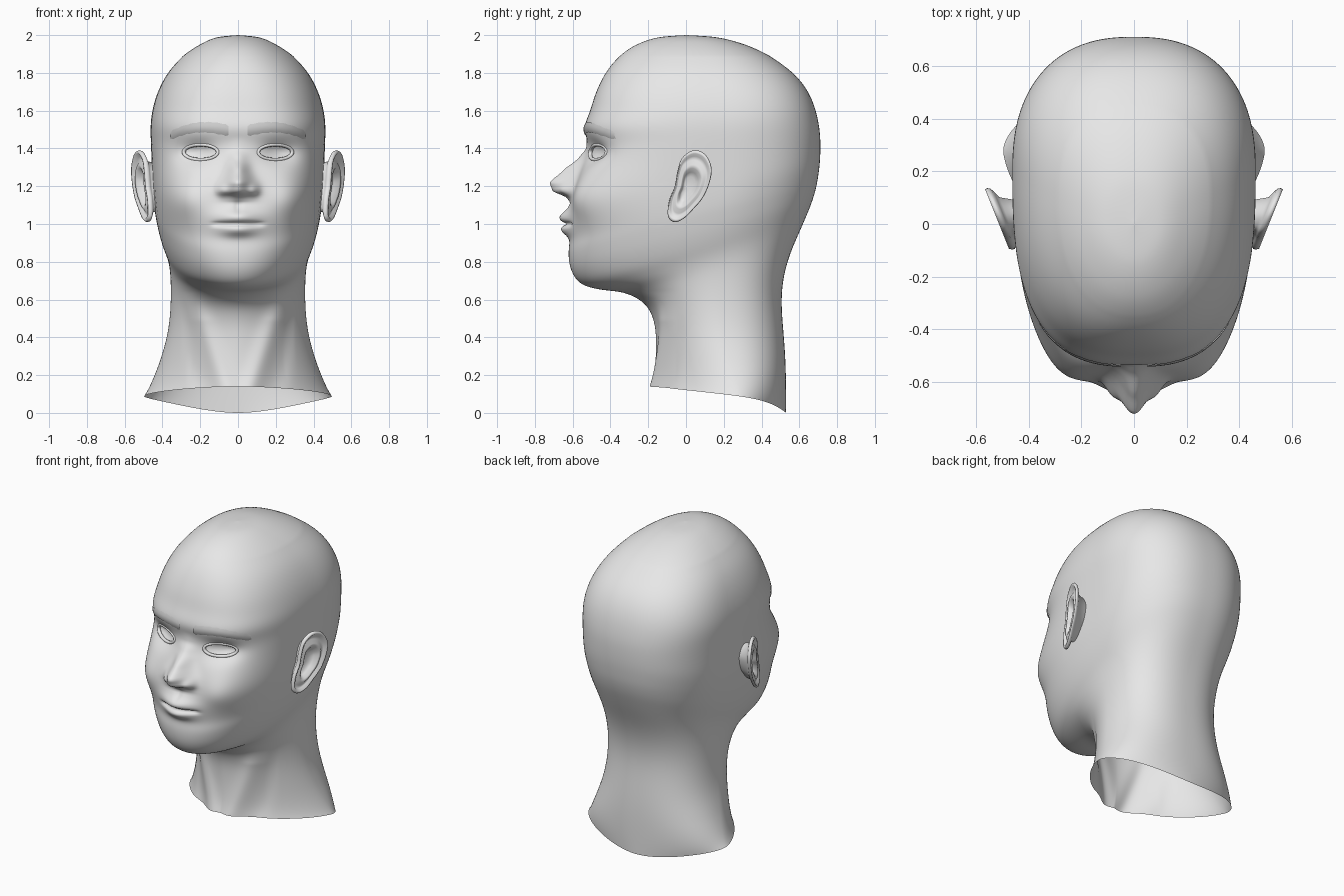
import bpy, bmesh, math
from mathutils import Vector
from mathutils.bvhtree import BVHTree

if "Cube" in bpy.data.objects:
    bpy.data.objects.remove(bpy.data.objects["Cube"])

def material(name, v):
    m = bpy.data.materials.new(name)
    m.diffuse_color = (v, v, v, 1)
    m.use_nodes = True
    m.node_tree.nodes["Principled BSDF"].inputs["Base Color"].default_value = m.diffuse_color
    return m

SKIN = material("pale_grey", 0.8)
BROW = material("brow_grey", 0.6)

def finish(bm, name, mat, mirror=False, recalc=True):
    if recalc:
        bmesh.ops.recalc_face_normals(bm, faces=bm.faces[:])
    for f in bm.faces:
        f.smooth = True
    me = bpy.data.meshes.new(name)
    bm.to_mesh(me)
    bm.free()
    me.materials.append(mat)
    ob = bpy.data.objects.new(name, me)
    bpy.context.collection.objects.link(ob)
    if mirror:
        ob.modifiers.new("mirror", 'MIRROR').use_mirror_merge = False
    return ob

def catmull(a, b, c, d, t):
    return [0.5 * (2*q + (r-p)*t + (2*p-5*q+4*r-s)*t*t + (3*q-p-3*r+s)*t**3)
            for p, q, r, s in zip(a, b, c, d)]

def lerp_table(tab, z):
    for (z0, v0), (z1, v1) in zip(tab, tab[1:]):
        if z0 <= z <= z1:
            t = (z - z0) / (z1 - z0)
            t = t*t*(3 - 2*t) * 0.4 + t * 0.6
            return v0 + (v1 - v0) * t
    return 0.0

def gauss(x, z, cx, cz, sx, sz):
    return math.exp(-((x-cx)/sx)**2 - ((z-cz)/sz)**2)

# Tilted head rings: front y, z, back y, z, half width, widest y
RINGS = [
    (-.18, .14, .53, .00, .497, .28), (-.165, .22, .53, .17, .445, .26),
    (-.158, .36, .525, .33, .385, .20), (-.168, .48, .51, .49, .36, .18),
    (-.215, .575, .50, .65, .354, .17), (-.32, .635, .537, .82, .357, .17),
    (-.45, .652, .603, .96, .37, .16), (-.555, .682, .64, 1.05, .397, .15),
    (-.608, .755, .665, 1.11, .418, .15), (-.622, .85, .682, 1.165, .434, .15),
    (-.605, .93, .693, 1.21, .443, .16), (-.60, 1.02, .70, 1.255, .449, .18),
    (-.60, 1.12, .707, 1.305, .453, .20), (-.58, 1.22, .711, 1.36, .456, .20),
    (-.545, 1.32, .712, 1.42, .459, .20), (-.52, 1.42, .71, 1.48, .462, .20),
    (-.538, 1.51, .70, 1.545, .464, .20), (-.507, 1.60, .683, 1.62, .453, .20),
    (-.475, 1.70, .645, 1.71, .425, .18), (-.425, 1.80, .575, 1.80, .375, .14),
    (-.36, 1.88, .46, 1.88, .302, .10), (-.27, 1.945, .325, 1.945, .21, .05),
    (-.15, 1.987, .17, 1.987, .115, .01), (0, 2.0, 0, 2.0, 0, 0)]
# Squareness of the front half of each ring
FRONT_N = [1.6, 1.65, 1.75, 1.85, 1.9, 1.95, 2, 2] + [2.1, 2.25, 2.4, 2.6] + [2.8]*5 + \
          [2.7, 2.6, 2.4, 2.2, 2.1, 2, 2]
NOSE_D = [(1.11, 0), (1.14, .03), (1.175, .115), (1.22, .142), (1.28, .095),
          (1.35, .032), (1.40, .006), (1.46, 0)]
NOSE_W = [(1.1, .085), (1.2, .075), (1.3, .052), (1.46, .045)]

def features(x, y, z):
    """Forward push of the face surface at a point."""
    a = abs(x)
    if y > 0:
        return 0
    if z < .64:  # neck tendons
        fade = min(1, -y/.06) * min(1, (.64-z)/.15)
        return fade * (.022 * math.exp(-((a - .07 - .36*(z-.14))/.06)**2)
                       - .008 * math.exp(-((a - .20 - .36*(z-.14))/.06)**2))
    if y > -.12:
        return 0
    d = 0
    w = lerp_table(NOSE_W, z)
    if w:
        d += lerp_table(NOSE_D, z) * math.exp(-abs(a/w)**2)         # nose
    d += .028 * gauss(a, z, .085, 1.18, .03, .03)                   # nostril wings
    d -= .05 * gauss(a, z, .22, 1.375, .10, .06)                    # eye sockets
    d += .045 * gauss(a, z, .29, 1.13, .12, .13)                    # cheeks
    d += .05 * gauss(a, z, 0, 1.02, .14, .08)                       # muzzle
    d += .022 * gauss(a, z, 0, 1.04, .09, .03)                      # upper lip
    d += .026 * gauss(a, z, 0, .965, .085, .03)                     # lower lip
    d -= .028 * math.exp(-(a/.13)**6 - ((z-1.0)/.010)**2)           # mouth line
    d -= .010 * gauss(a, z, 0, 1.09, .02, .03)                      # philtrum
    return d

# Head and neck: spline the rings, then relax them into an even flow
SEG, SUB = 192, 9
keys = [r + (n, 2.4) for r, n in zip(RINGS, FRONT_N)]
keys[0] = keys[0][:7] + (1.8,)
last = len(keys) - 1
par = []
for i in range(last * SUB + 1):
    k = min(i // SUB, last - 1)
    par.append(catmull(keys[max(k-1, 0)], keys[k], keys[k+1], keys[min(k+2, last)], i/SUB - k))
for step in range(60):
    first = 0 if step < 10 else 2            # the front profile is relaxed less
    par = [par[0]] + [p[:first] + [(a + 2*b + c)/4 for a, b, c in
                                   zip(o[first:], p[first:], q[first:])]
                      if i < (last-3)*SUB else p
                      for i, (o, p, q) in enumerate(zip(par, par[1:], par[2:]))] + [par[-1]]
bm = bmesh.new()
rows = []
for i, (yf, zf, yb, zb, w, yc, n, nb) in enumerate(par):
    drop = max(0, 1 - i / (1.5*SUB))
    row = []
    for j in range(SEG):
        th = 2 * math.pi * j / SEG
        ph = th - .6 * math.sin(th)          # denser columns on the face
        c, s = math.cos(ph), math.sin(ph)
        e = n if c > 0 else nb
        r = (abs(c)**e + abs(s)**e) ** (-1/e)
        x = w * r * s
        y = yc - r * c * ((yc - yf) if c > 0 else (yb - yc))
        f = min(1, max(0, (y - yf) / max(yb - yf, 1e-6)))
        z = zf + (zb - zf) * (f*(1-drop) + drop*(.55*f + .45*f**8))
        row.append(bm.verts.new((x, y - features(x, y, z), z)))
    rows.append(row)
for a, b in zip(rows, rows[1:]):
    for j in range(SEG):
        q = (j + 1) % SEG
        bm.faces.new((a[j], a[q], b[q], b[j]))
bmesh.ops.remove_doubles(bm, verts=rows[-1], dist=1e-4)
bm.normal_update()
tree = BVHTree.FromBMesh(bm)

def on_face(x, z, lift=0):
    hit = tree.ray_cast(Vector((x, -2, z)), Vector((0, 1, 0)))[0]
    return Vector((x, (hit.y if hit else -.45) - lift, z))

# Almond eye openings
EX, EZ, EW, EH = .197, 1.38, .09, .04
cut = [f for f in bm.faces if f.calc_center_median().y < -.2 and
       ((abs(f.calc_center_median().x)-EX)/EW)**2 +
       ((f.calc_center_median().z-EZ)/EH)**2 < 1]
bmesh.ops.delete(bm, geom=cut, context='FACES')
finish(bm, "head", SKIN)

# Eyelid rims
bm = bmesh.new()
loops = []
for j in range(48):
    a = 2 * math.pi * j / 48
    out = Vector((math.cos(a), 0, math.sin(a)))
    p = on_face(EX + EW*math.cos(a), EZ + EH*math.sin(a))
    loops.append([bm.verts.new(p + out*.010*math.cos(b) + Vector((0, .012*math.sin(b) + .004, 0)))
                  for b in [2*math.pi*m/8 for m in range(8)]])
for j in range(48):
    a, b = loops[j], loops[(j+1) % 48]
    for m in range(8):
        bm.faces.new((a[m], a[(m+1) % 8], b[(m+1) % 8], b[m]))
finish(bm, "eyelids", SKIN, mirror=True)

# Eye surfaces set just behind the lids
bm = bmesh.new()
eye = [[bm.verts.new(on_face(EX + EW*k/4*math.cos(t), EZ + EH*k/4*math.sin(t), -.012))
        for t in [2*math.pi*j/32 for j in range(32)]] for k in range(1, 5)]
for a, b in zip(eye, eye[1:]):
    for j in range(32):
        bm.faces.new((a[j], b[j], b[(j+1) % 32], a[(j+1) % 32]))
bm.faces.new(eye[0])
finish(bm, "eyes", SKIN, mirror=True)

# Eyebrow strips laid on the brow ridge
bm = bmesh.new()
grid = []
for i in range(21):
    t = i / 20
    x = .05 + .31 * t
    mid = 1.494 + .03*math.sin(math.pi*t*.8) - .045*t*t
    half = .031 - .008*t - (.008 if i in (0, 20) else 0) + .002*math.sin(i*2.1)
    grid.append([bm.verts.new(on_face(x, mid + half*(m/2 - 1), .008 if 0 < m < 4 else .004))
                 for m in range(5)])
for a, b in zip(grid, grid[1:]):
    for m in range(4):
        bm.faces.new((a[m], b[m], b[m+1], a[m+1]))
finish(bm, "eyebrows", BROW, mirror=True, recalc=False)

# Ears: outline (y, z) scaled through a rim-to-bowl section
OUT = [(-.045, 1.28), (-.02, 1.35), (.04, 1.39), (.10, 1.37), (.135, 1.30), (.125, 1.22),
       (.09, 1.14), (.04, 1.08), (-.01, 1.03), (-.06, 1.01), (-.095, 1.04), (-.09, 1.12),
       (-.06, 1.20)]
SECTION = [(.05, -.03), (.3, -.03), (.42, -.018), (.52, .006), (.62, .010), (.74, -.006),
           (.84, -.004), (.91, .012), (.97, .012), (1, .002), (.98, -.010), (.88, -.018),
           (.72, -.03), (.62, -.10)]
m = len(OUT)
outline = [catmull(OUT[i-1], OUT[i], OUT[(i+1) % m], OUT[(i+2) % m], s/5)
           for i in range(m) for s in range(5)]
cy, cz = .012, 1.19
bm = bmesh.new()
loops = []
for sc, h in SECTION:
    loop = []
    for u, v in outline:
        y, z = cy + (u-cy)*sc, cz + (v-cz)*sc
        loop.append(bm.verts.new((.465 + .40*(y + .09) + h, y, z)))
    loops.append(loop)
for a, b in zip(loops, loops[1:]):
    for j in range(len(a)):
        q = (j+1) % len(a)
        bm.faces.new((a[j], a[q], b[q], b[j]))
bm.faces.new(loops[0])
finish(bm, "ears", SKIN, mirror=True)
